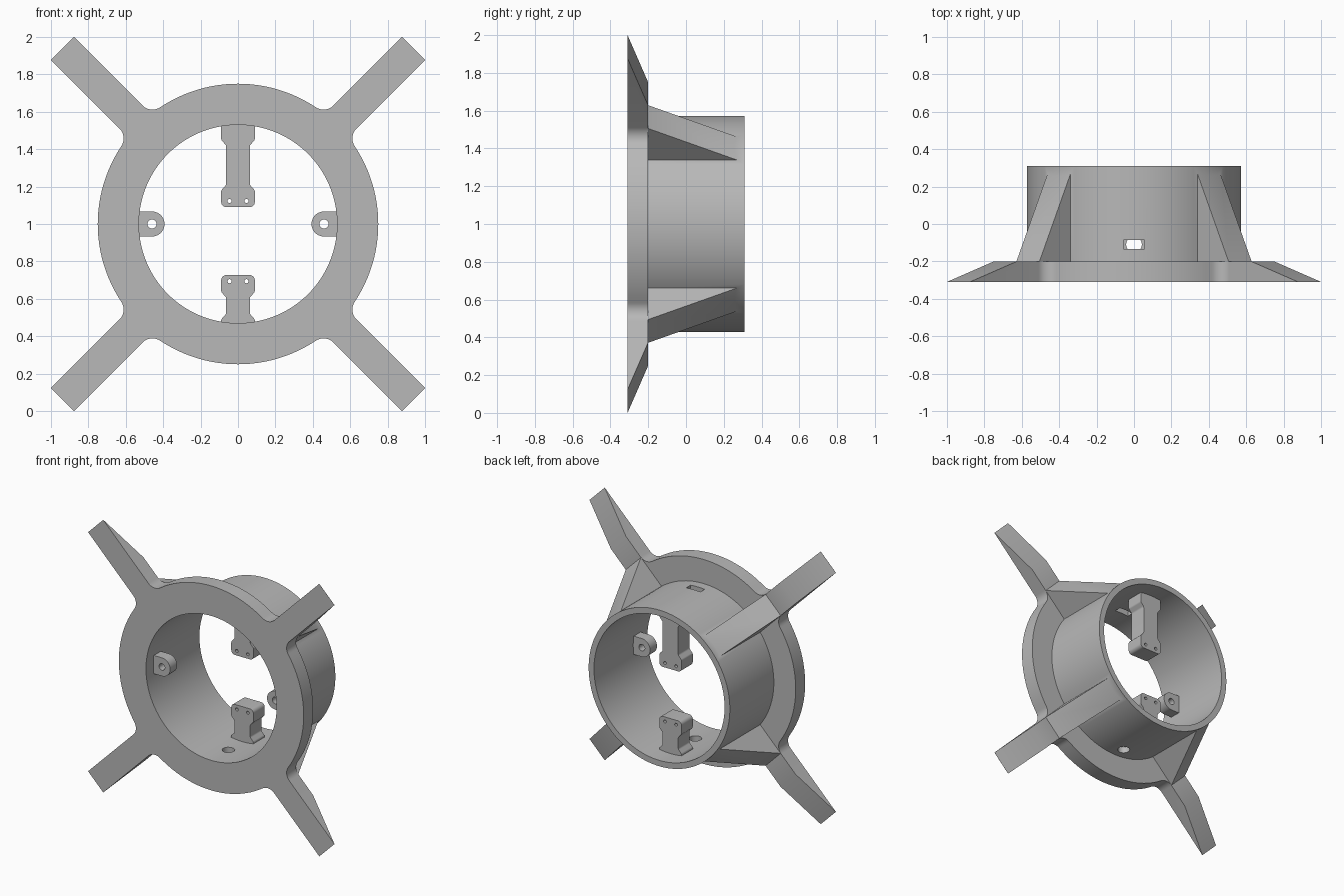
import bpy, bmesh
from math import sin, cos, pi, asin, atan2, sqrt, radians
from mathutils import Vector

if "Cube" in bpy.data.objects:
    bpy.data.objects.remove(bpy.data.objects["Cube"], do_unlink=True)

grey = bpy.data.materials.new("grey plastic")
grey.use_nodes = True
grey.diffuse_color = (0.48, 0.48, 0.48, 1)
grey.node_tree.nodes["Principled BSDF"].inputs["Base Color"].default_value = (0.48, 0.48, 0.48, 1)

CENTRE = 1.0                               # height of the ring axis
FRONT, FLANGE_BACK, TUBE_BACK = -0.31, -0.2, 0.31
RING, TUBE, BORE = 0.75, 0.573, 0.53       # radii
ARM_HALF, ARM_TIP, FILLET = 0.087, 1.327, 0.075
DIAGONALS = [radians(45 + 90 * k) for k in range(4)]


def along_y(a, b, d):
    return Vector((a, d, CENTRE + b))


def along_z(a, b, d):
    return Vector((a, b, CENTRE + d))


def on_diagonal(angle):
    """Profile is (radius, y); depth runs across the arm."""
    def place(u, y, v):
        return Vector((u * cos(angle) - v * sin(angle), y,
                       CENTRE + u * sin(angle) + v * cos(angle)))
    return place


def prism(name, points, d0, d1, place=along_y):
    bm = bmesh.new()
    low = [bm.verts.new(place(a, b, d0)) for a, b in points]
    high = [bm.verts.new(place(a, b, d1)) for a, b in points]
    bm.faces.new(low)
    bm.faces.new(high)
    n = len(points)
    for i in range(n):
        j = (i + 1) % n
        bm.faces.new((low[i], low[j], high[j], high[i]))
    bmesh.ops.recalc_face_normals(bm, faces=bm.faces)
    mesh = bpy.data.meshes.new(name)
    bm.to_mesh(mesh)
    bm.free()
    mesh.materials.append(grey)
    obj = bpy.data.objects.new(name, mesh)
    bpy.context.collection.objects.link(obj)
    return obj


def arc(cx, cy, r, a0, a1, n):
    return [(cx + r * cos(a0 + (a1 - a0) * i / n), cy + r * sin(a0 + (a1 - a0) * i / n))
            for i in range(n + 1)]


def circle(cx, cy, r, n):
    return arc(cx, cy, r, 0, 2 * pi, n)[:-1]


def rounded(corners, n=6):
    """Round each (x, y, radius) corner with a tangent arc."""
    out = []
    for i, (x, y, r) in enumerate(corners):
        p = Vector((x, y))
        if r == 0:
            out.append((x, y))
            continue
        e1 = (Vector(corners[i - 1][:2]) - p).normalized()
        e2 = (Vector(corners[(i + 1) % len(corners)][:2]) - p).normalized()
        half = e1.angle(e2) / 2
        c = p + (e1 + e2).normalized() * (r / sin(half))
        t = r * cos(half) / sin(half)
        s, e = p + e1 * t - c, p + e2 * t - c
        a0 = atan2(s.y, s.x)
        sweep = (atan2(e.y, e.x) - a0 + pi) % (2 * pi) - pi
        out += arc(c.x, c.y, r, a0, a0 + sweep, n)
    return out


def combine(base, other, operation):
    """Apply a boolean and drop the helper object."""
    mod = base.modifiers.new("boolean", 'BOOLEAN')
    mod.operation, mod.solver, mod.object = operation, 'EXACT', other
    graph = bpy.context.evaluated_depsgraph_get()
    mesh = bpy.data.meshes.new_from_object(base.evaluated_get(graph))
    base.modifiers.clear()
    base.data = mesh
    bpy.data.objects.remove(other, do_unlink=True)


def finish(obj):
    bpy.ops.object.select_all(action='DESELECT')
    obj.select_set(True)
    bpy.context.view_layer.objects.active = obj
    bpy.ops.object.shade_smooth_by_angle(angle=radians(30))


# Flange outline: ring with four filleted arms
side = ARM_HALF + FILLET
reach = sqrt((RING + FILLET) ** 2 - side ** 2)
spread = asin(side / (RING + FILLET))
fillet = arc(reach, -side, FILLET, atan2(side, -reach), pi / 2, 10)
half_arm = fillet + [(ARM_TIP, -ARM_HALF)]
arm = half_arm + [(u, -v) for u, v in reversed(half_arm)]
outline = []
for a in DIAGONALS:
    outline += [(u * cos(a) - v * sin(a), u * sin(a) + v * cos(a)) for u, v in arm]
    outline += arc(0, 0, RING, a + spread, a + pi / 2 - spread, 24)[1:-1]
body = prism("mounting_ring", outline, FRONT, FLANGE_BACK)

# Taper the back of each arm to a thin tip
taper = [(0.9406, -0.19), (1.45, -0.19), (1.45, -0.3474)]
for a in DIAGONALS:
    combine(body, prism("arm_taper", taper, -0.15, 0.15, on_diagonal(a)), 'DIFFERENCE')

# Tube and sloping ribs, then the bore
combine(body, prism("tube", circle(0, 0, TUBE, 128), -0.25, TUBE_BACK), 'UNION')
rib = [(0.45, -0.21), (0.807, -0.21), (0.55, 0.302), (0.45, 0.302)]
for a in DIAGONALS:
    combine(body, prism("rib", rib, -ARM_HALF, ARM_HALF, on_diagonal(a)), 'UNION')
combine(body, prism("bore", circle(0, 0, BORE, 128), -0.5, 0.5), 'DIFFERENCE')

# Slot in the top of the tube, round hole in the bottom
slot = [(-0.057, -0.135), (0.057, -0.135), (0.057, -0.085), (-0.057, -0.085)]
combine(body, prism("slot", slot, 0.4, 0.65, along_z), 'DIFFERENCE')
combine(body, prism("drain", circle(0, -0.11, 0.042, 32), -0.65, -0.4, along_z), 'DIFFERENCE')
finish(body)

# Side ears with a screw hole
for name, s in (("left_ear", 1), ("right_ear", -1)):
    shape = [(0.545, 0.067)] + arc(0.46, 0, 0.067, pi / 2, 3 * pi / 2, 20) + [(0.545, -0.067)]
    ear = prism(name, [(s * x, z) for x, z in shape], -0.225, -0.145)
    combine(ear, prism("ear_hole", circle(s * 0.46, 0, 0.024, 24), -0.4, 0), 'DIFFERENCE')
    finish(ear)


# Waisted brackets with two small holes in the head
def bracket(name, s, head, head_end, base_start):
    right = [(0.09, 0.55, 0), (0.09, base_start + 0.03, 0.02), (0.063, base_start, 0.02),
             (0.063, head_end + 0.03, 0.02), (0.09, head_end, 0.02), (0.09, head, 0.028)]
    corners = right + [(-x, z, r) for x, z, r in reversed(right)]
    obj = prism(name, [(x, s * z) for x, z in rounded(corners)], 0.05, 0.18)
    for x in (-0.045, 0.045):
        hole = circle(x, s * (head + 0.033), 0.011, 16)
        combine(obj, prism("bracket_hole", hole, 0, 0.3), 'DIFFERENCE')
    finish(obj)


bracket("top_bracket", 1, 0.09, 0.18, 0.42)
bracket("bottom_bracket", -1, 0.273, 0.363, 0.48)
